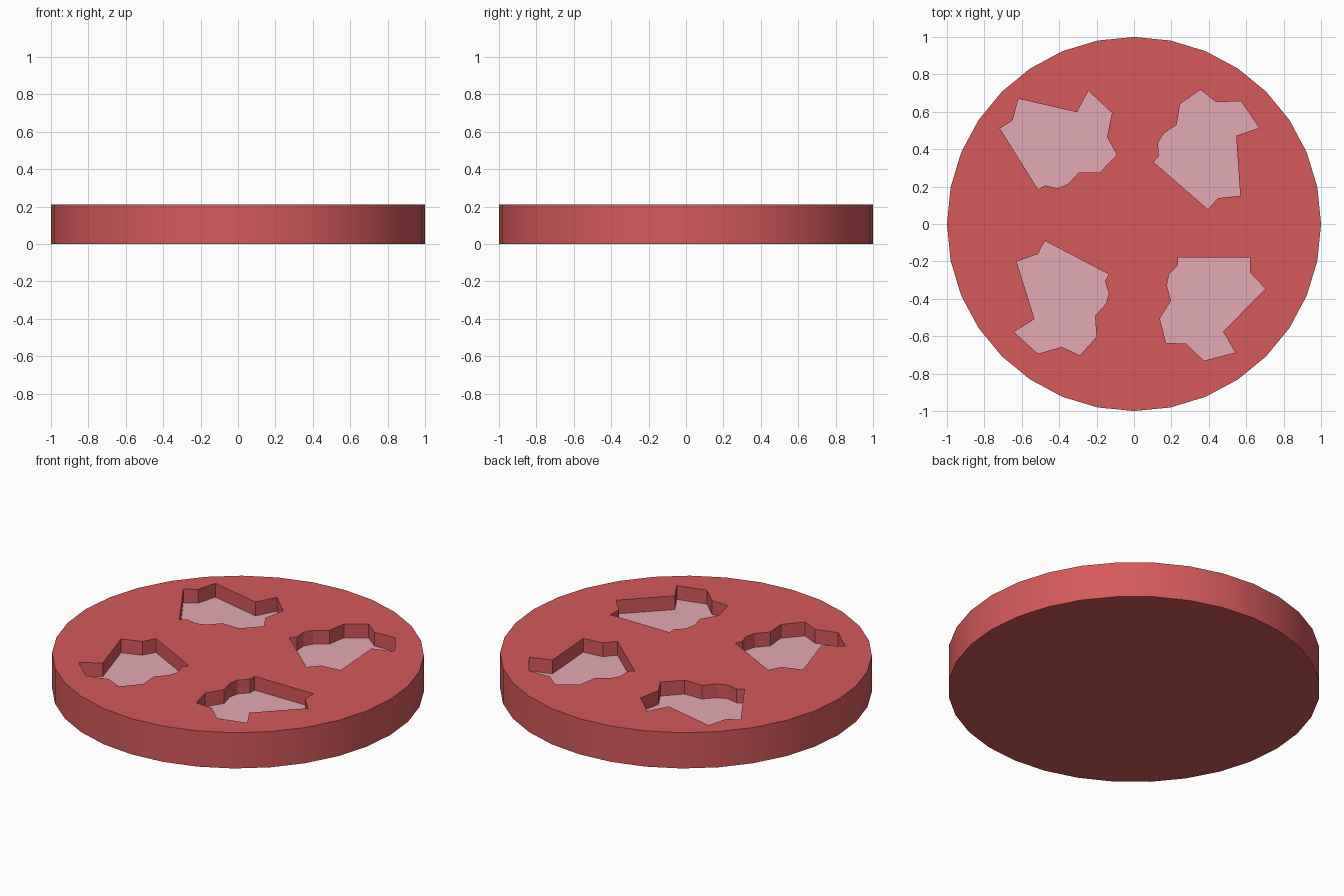
import bpy, bmesh, math
from mathutils import Matrix, Vector

if "Cube" in bpy.data.objects:
    bpy.data.objects.remove(bpy.data.objects["Cube"])

HEIGHT, FLOOR = 0.212, 0.13

# One irregular pocket outline (hundredths of a unit), reused turned and mirrored
OUTLINE = [(0, 0), (0, -8), (8.2, -16.8), (-14.5, -39.6), (-8, -50.8),
           (-24.7, -55.2), (-34.3, -46.1), (-45, -45.6), (-48.3, -32.7),
           (-42.4, -23.2), (-44.5, -15), (-43.4, -9.1), (-38.6, -4.3), (-38.6, 0)]
# corner x, corner y, turn in degrees, mirror
PLACES = [(-0.717, 0.511, 122, 1), (0.396, 0.078, -41, -1),
          (-0.477, -0.09, 152.4, -1), (0.621, -0.179, 0, 1)]


def material(name, color):
    m = bpy.data.materials.new(name)
    m.diffuse_color = (*color, 1)
    m.use_nodes = True
    m.node_tree.nodes["Principled BSDF"].inputs["Base Color"].default_value = m.diffuse_color
    return m


def make_object(name, bm):
    bmesh.ops.recalc_face_normals(bm, faces=bm.faces[:])
    mesh = bpy.data.meshes.new(name)
    bm.to_mesh(mesh)
    bm.free()
    obj = bpy.data.objects.new(name, mesh)
    bpy.context.collection.objects.link(obj)
    return obj


# Round slab
bm = bmesh.new()
bmesh.ops.create_cone(bm, cap_ends=True, segments=32, radius1=1, radius2=1,
                      depth=HEIGHT, matrix=Matrix.Translation((0, 0, HEIGHT / 2)))
slab = make_object("round_slab", bm)
slab.data.materials.append(material("red", (0.66, 0.102, 0.102)))
slab.data.materials.append(material("pink", (0.76, 0.40, 0.45)))

# Pocket cutter: four prisms
bm = bmesh.new()
for x, y, turn, flip in PLACES:
    rot = Matrix.Rotation(math.radians(turn), 3, 'Z')
    pts = [rot @ Vector((u / 100, flip * v / 100, 0)) + Vector((x, y, FLOOR))
           for u, v in OUTLINE]
    face = bm.faces.new([bm.verts.new(p) for p in pts])
    ext = bmesh.ops.extrude_face_region(bm, geom=[face], use_keep_orig=True)
    bmesh.ops.translate(bm, vec=(0, 0, 0.3),
                        verts=[g for g in ext["geom"] if isinstance(g, bmesh.types.BMVert)])
cutter = make_object("pocket_cutter", bm)
cutter.hide_render = True

# Cut the pockets into the slab
mod = slab.modifiers.new("pockets", 'BOOLEAN')
mod.operation, mod.solver, mod.object = 'DIFFERENCE', 'EXACT', cutter
bpy.context.view_layer.objects.active = slab
slab.select_set(True)
bpy.ops.object.modifier_apply(modifier=mod.name)
bpy.data.objects.remove(cutter)

# Pink pocket floors
for p in slab.data.polygons:
    is_floor = p.normal.z > 0.9 and p.center.z < HEIGHT - 0.02
    p.material_index = 1 if is_floor else 0

bpy.ops.object.shade_smooth_by_angle(angle=math.radians(20))
